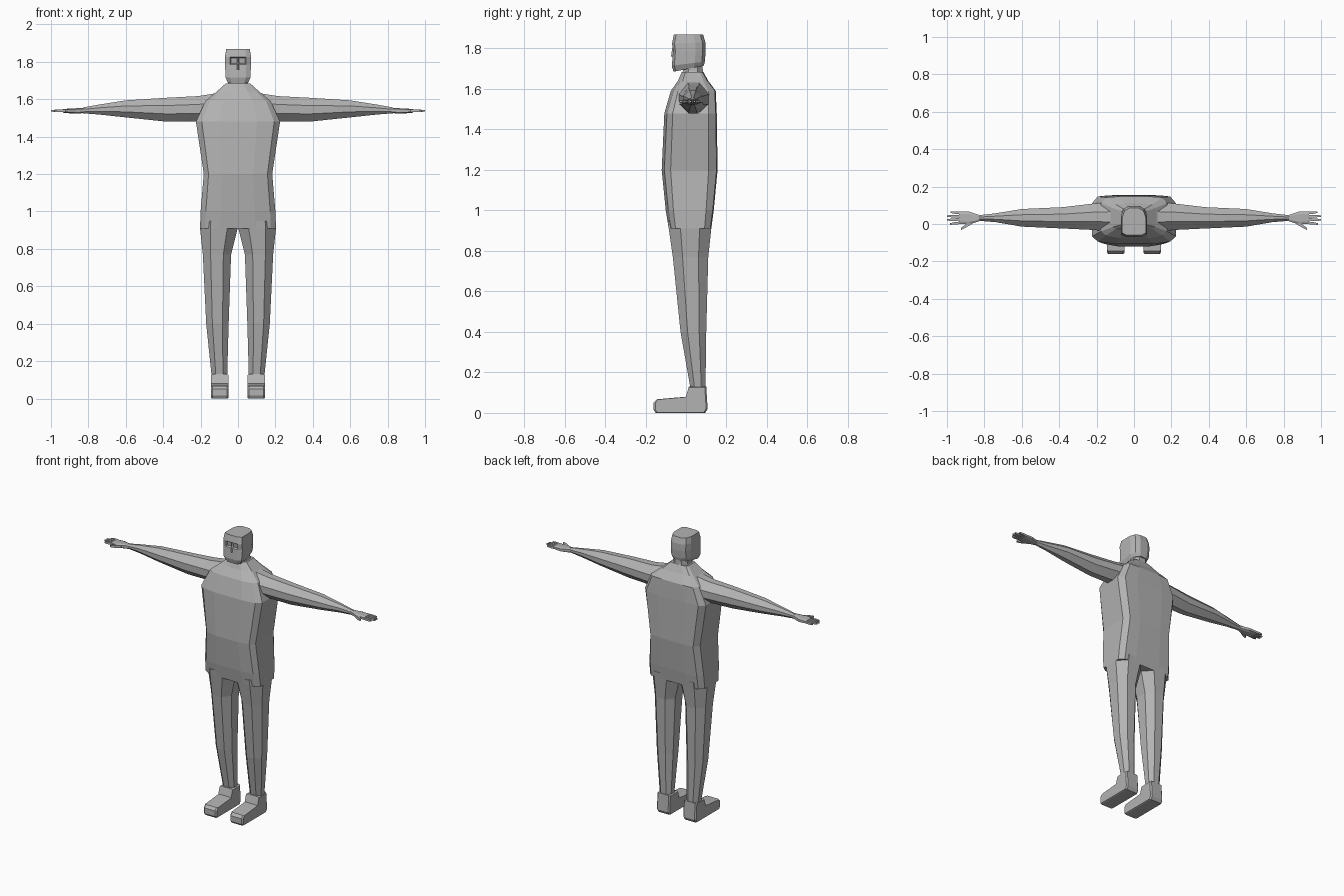
import bpy, bmesh, math

if "Cube" in bpy.data.objects:
    bpy.data.objects.remove(bpy.data.objects["Cube"])

grey = bpy.data.materials.new("plain grey")
grey.diffuse_color = (0.45, 0.45, 0.45, 1)
grey.use_nodes = True
grey.node_tree.nodes["Principled BSDF"].inputs["Base Color"].default_value = grey.diffuse_color


def finish(bm, name, mirror=False, smooth=None):
    bmesh.ops.recalc_face_normals(bm, faces=bm.faces)
    me = bpy.data.meshes.new(name)
    bm.to_mesh(me)
    bm.free()
    me.materials.append(grey)
    ob = bpy.data.objects.new(name, me)
    bpy.context.collection.objects.link(ob)
    if mirror:
        mod = ob.modifiers.new("mirror", 'MIRROR')
        mod.use_mirror_merge = False
    if smooth:
        bpy.ops.object.select_all(action='DESELECT')
        ob.select_set(True)
        bpy.context.view_layer.objects.active = ob
        bpy.ops.object.shade_smooth_by_angle(angle=math.radians(smooth))
    return ob


def loft(rings):
    """Skin a list of equally long point rings and cap both ends."""
    bm = bmesh.new()
    loops = [[bm.verts.new(p) for p in r] for r in rings]
    n = len(rings[0])
    for a, b in zip(loops, loops[1:]):
        for i in range(n):
            j = (i + 1) % n
            bm.faces.new((a[i], a[j], b[j], b[i]))
    bm.faces.new(loops[0])
    bm.faces.new(loops[-1])
    return bm


def both_sides(half):
    """Complete a half outline (front centre to back centre) across x."""
    return half + [(-x, y, z) for x, y, z in reversed(half[1:-1])]


def octagon(u0, u1, v0, v1, k=0.45):
    """Chamfered box section; k is the flat share of each half side."""
    cu, cv, hu, hv = (u0 + u1) / 2, (v0 + v1) / 2, (u1 - u0) / 2, (v1 - v0) / 2
    unit = [(1, -k), (1, k), (k, 1), (-k, 1), (-1, k), (-1, -k), (-k, -1), (k, -1)]
    return [(cu + a * hu, cv + b * hv) for a, b in unit]


# Torso: height, half width, front y, back y
torso = [(0.91, 0.203, -0.085, 0.125), (1.0, 0.20, -0.10, 0.137),
         (1.2, 0.183, -0.12, 0.156), (1.48, 0.225, -0.107, 0.152),
         (1.59, 0.175, -0.075, 0.147), (1.64, 0.115, -0.04, 0.11),
         (1.685, 0.065, -0.02, 0.085)]
rings = []
for z, w, f, b in torso:
    d = (b - f) * 0.16
    rings.append(both_sides([(0, f, z), (0.45 * w, f, z), (0.86 * w, f + 0.013, z),
                             (w, f + d, z), (w, b - d, z), (0.86 * w, b - 0.005, z),
                             (0.45 * w, b, z), (0, b, z)]))
finish(loft(rings), "torso")

# Neck
finish(loft([[(x, y, z) for x, y in octagon(-w, w, f, b)] for z, w, f, b in
             [(1.64, 0.07, -0.035, 0.095), (1.69, 0.052, -0.015, 0.083),
              (1.75, 0.05, -0.015, 0.08)]]), "neck")

# Head: front height, back height, half width, front y, back y
head = [(1.685, 1.715, 0.054, -0.062, 0.088), (1.715, 1.735, 0.067, -0.07, 0.093),
        (1.785, 1.785, 0.069, -0.064, 0.097), (1.825, 1.83, 0.069, -0.069, 0.096),
        (1.868, 1.868, 0.063, -0.06, 0.085)]
rings = []
for zf, zb, w, f, b in head:
    half = [(0, f), (0.62 * w, f), (w, f + 0.012), (w, b - 0.05),
            (0.8 * w, b - 0.015), (0.4 * w, b), (0, b)]
    rings.append(both_sides([(x, y, zf + (zb - zf) * (y - f) / (b - f)) for x, y in half]))
bm = loft(rings)
# Sunken eye sockets
bm.normal_update()
bmesh.ops.recalc_face_normals(bm, faces=bm.faces)
eyes = [f for f in bm.faces if 1.79 < f.calc_center_median().z < 1.82
        and f.calc_center_median().y < -0.06 and abs(f.calc_center_median().x) < 0.04]
bmesh.ops.inset_individual(bm, faces=eyes, thickness=0.009, depth=-0.008)
finish(bm, "head")

# Nose wedge
finish(loft([[(-w, -0.06, z), (w, -0.06, z), (0, y, z)] for z, w, y in
             [(1.76, 0.012, -0.074), (1.80, 0.006, -0.068)]]), "nose")

# Legs: height, inner x, outer x, front y, back y
legs = [(0.95, 0.0, 0.2, -0.09, 0.13), (0.91, 0.002, 0.203, -0.085, 0.125),
        (0.77, 0.037, 0.188, -0.065, 0.11), (0.4, 0.05, 0.17, -0.027, 0.1),
        (0.11, 0.058, 0.14, 0.024, 0.096)]
finish(loft([[(x, y, z) for x, y in octagon(a, b, f, k)] for z, a, b, f, k in legs]),
       "leg", mirror=True)

# Shoes: side profile swept across the foot, edges pulled in at the sides
shoe = [(-0.16, 0.015), (-0.15, 0), (0.095, 0), (0.107, 0.02), (0.1, 0.13),
        (0.015, 0.13), (0.0, 0.08), (-0.145, 0.067), (-0.16, 0.05)]
rings = []
for x, s in [(0.05, 0.94), (0.058, 1), (0.137, 1), (0.145, 0.94)]:
    rings.append([(x, -0.02 + (y + 0.02) * s, 0.05 + (z - 0.05) * s) for y, z in shoe])
finish(loft(rings), "shoe", mirror=True)

# Arms down to the palm: x, bottom z, top z, front y, back y
arm = [(0.1, 1.48, 1.635, -0.045, 0.12), (0.21, 1.48, 1.617, -0.032, 0.11),
       (0.38, 1.48, 1.608, -0.024, 0.09), (0.6, 1.503, 1.594, -0.014, 0.08),
       (0.74, 1.518, 1.572, 0.01, 0.057), (0.83, 1.525, 1.556, 0.017, 0.047)]
finish(loft([[(x, y, z) for y, z in octagon(f, b, lo, hi, 0.35)]
             for x, lo, hi, f, b in arm]), "arm", mirror=True, smooth=25)
palm = [(0.82, 1.526, 1.555, 0.018, 0.046), (0.88, 1.523, 1.551, -0.002, 0.066),
        (0.935, 1.528, 1.548, 0.0, 0.066)]
finish(loft([[(x, y, z) for y, z in octagon(f, b, lo, hi, 0.6)]
             for x, lo, hi, f, b in palm]), "palm", mirror=True)


# Fingers and thumb: start and end in plan, square tapering section
def finger(name, x0, y0, x1, y1, r=0.007):
    rings = []
    for t, s in [(0, 1), (0.6, 0.95), (1, 0.6)]:
        x, y = x0 + (x1 - x0) * t, y0 + (y1 - y0) * t
        rings.append([(x, y + a * r * s, 1.538 + b * r * s)
                      for a, b in [(-1, -1), (1, -1), (1, 1), (-1, 1)]])
    finish(loft(rings), name, mirror=True)


for i, (y0, x1, y1) in enumerate([(0.007, 0.985, 0.0), (0.025, 1.0, 0.022),
                                  (0.042, 1.0, 0.042), (0.058, 0.98, 0.063)]):
    finger("finger_%d" % (i + 1), 0.925, y0, x1, y1)
finger("thumb", 0.865, 0.01, 0.925, -0.026, 0.009)
